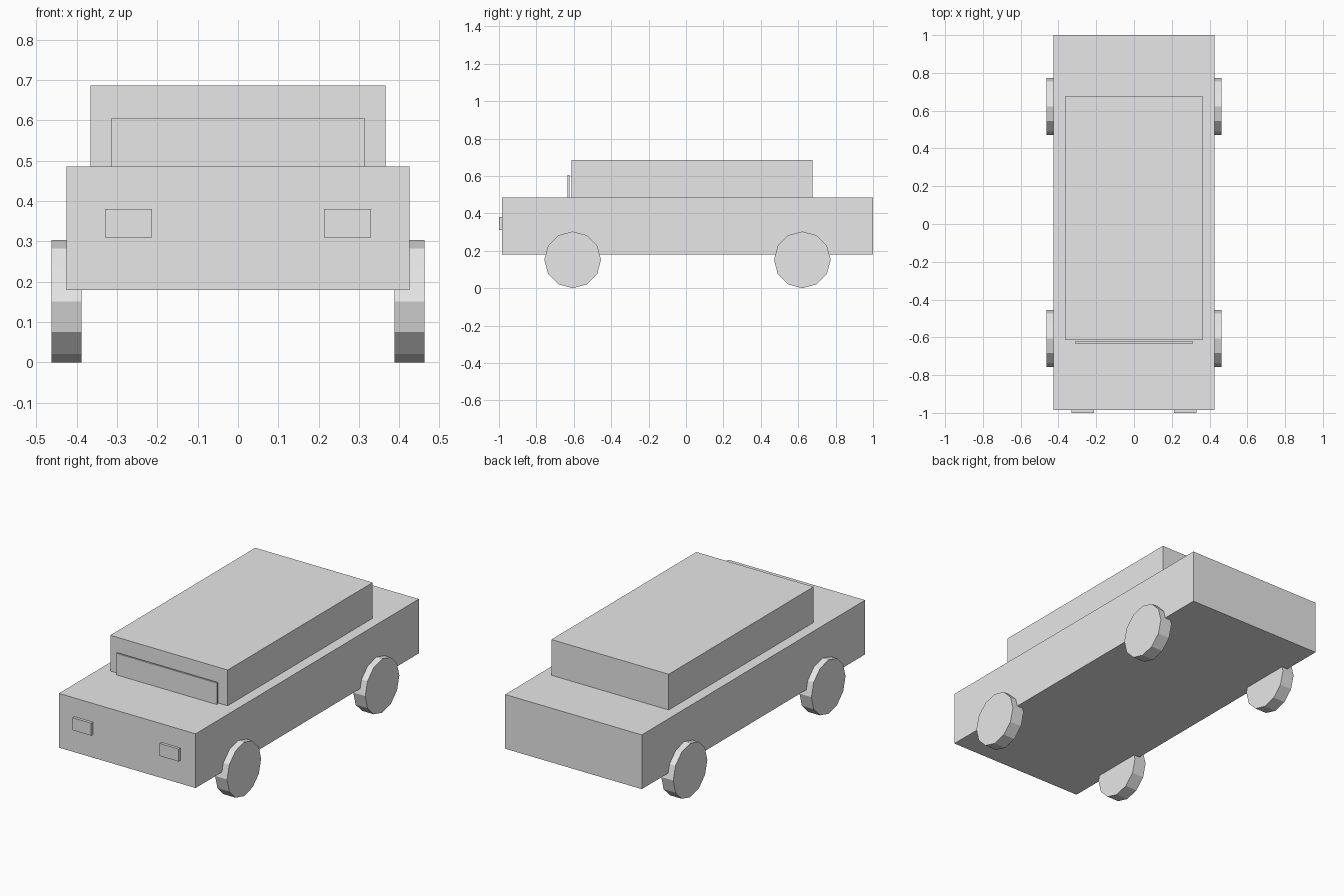
import bpy
from math import radians

cube = bpy.data.objects.get("Cube")
if cube:
    bpy.data.objects.remove(cube, do_unlink=True)

GREY = (0.8, 0.8, 0.8, 1.0)
paint = bpy.data.materials.new("plain_grey")
paint.use_nodes = True
paint.diffuse_color = GREY
paint.node_tree.nodes["Principled BSDF"].inputs["Base Color"].default_value = GREY


def finish(name):
    obj = bpy.context.object
    obj.name = obj.data.name = name
    obj.data.materials.append(paint)
    return obj


def box(name, x, y, z):
    """Box spanning the given (low, high) range on each axis."""
    spans = (x, y, z)
    bpy.ops.mesh.primitive_cube_add(size=1, location=[(a + b) / 2 for a, b in spans])
    bpy.context.object.scale = [b - a for a, b in spans]
    bpy.ops.object.transform_apply(location=False, rotation=False, scale=True)
    return finish(name)


# Body, cabin and the windscreen standing just ahead of the cabin
box("body", (-0.425, 0.425), (-0.984, 1.0), (0.18, 0.485))
box("cabin", (-0.365, 0.365), (-0.613, 0.675), (0.485, 0.686))
box("windscreen", (-0.313, 0.313), (-0.633, -0.623), (0.485, 0.606))

for side, s in (("left", 1), ("right", -1)):
    # Headlights
    box(side + "_headlight", sorted((s * 0.213, s * 0.33)), (-1.0, -0.984), (0.31, 0.38))
    # Twelve-sided wheels
    for end, y in (("front", -0.606), ("rear", 0.622)):
        bpy.ops.mesh.primitive_cylinder_add(
            vertices=12, radius=0.1515, depth=0.074,
            location=(s * 0.425, y, 0.1515), rotation=(0, radians(90), 0))
        finish(f"{end}_{side}_wheel")
